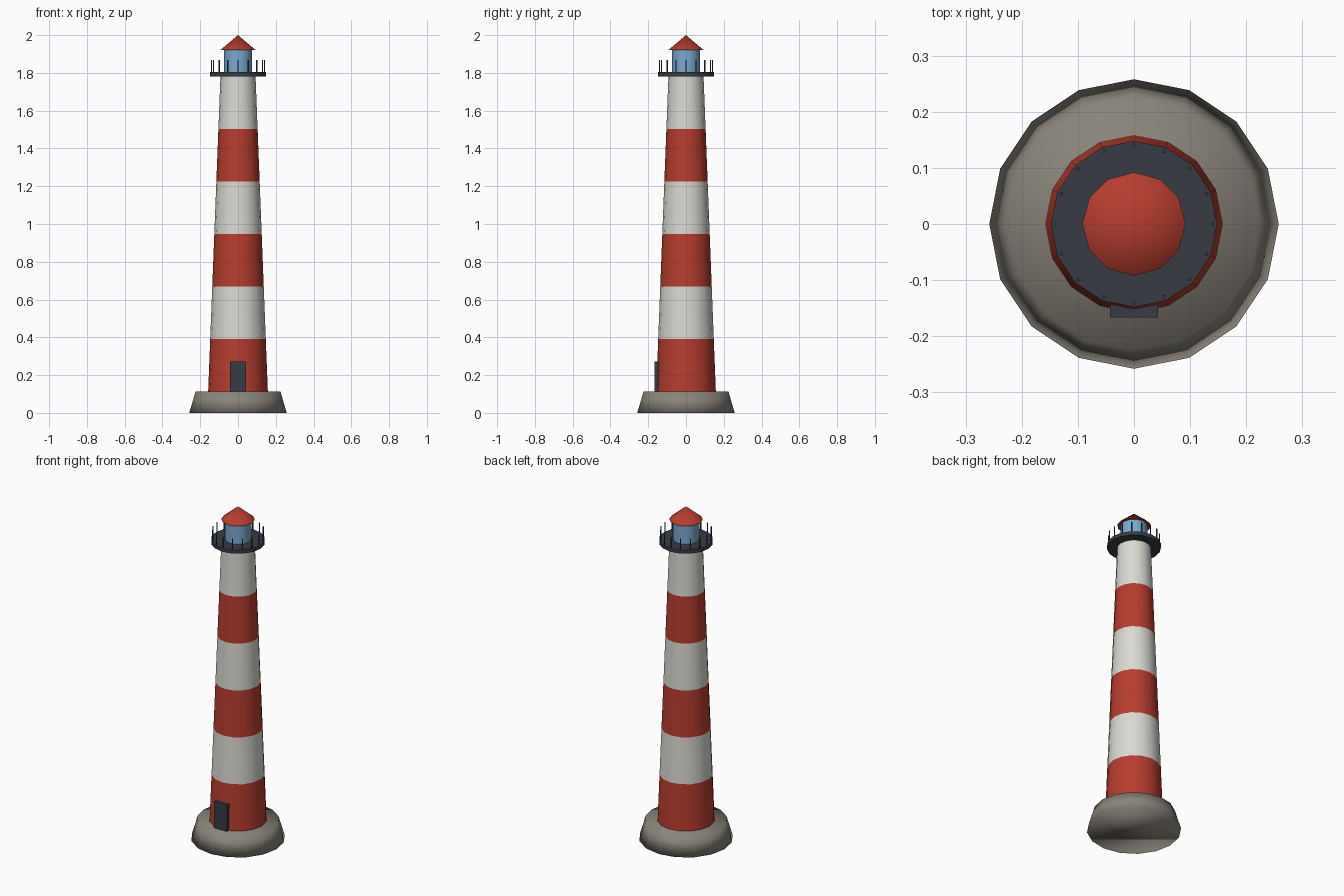
import bpy, bmesh
from math import sin, cos, tau, radians

if "Cube" in bpy.data.objects:
    bpy.data.objects.remove(bpy.data.objects["Cube"])


def material(name, rgb):
    m = bpy.data.materials.new(name)
    m.use_nodes = True
    m.diffuse_color = (*rgb, 1)
    bsdf = m.node_tree.nodes["Principled BSDF"]
    bsdf.inputs["Base Color"].default_value = (*rgb, 1)
    bsdf.inputs["Roughness"].default_value = 0.8
    return m


RED = material("red paint", (0.47, 0.046, 0.028))
WHITE = material("white paint", (0.70, 0.69, 0.64))
STONE = material("grey stone", (0.25, 0.23, 0.195))
IRON = material("dark iron", (0.038, 0.046, 0.057))
GLASS = material("blue glass", (0.19, 0.40, 0.62))


def finish(name, bm, mats, angle=None):
    """Turn a bmesh into an object, smooth fully or up to an angle."""
    bmesh.ops.recalc_face_normals(bm, faces=bm.faces)
    me = bpy.data.meshes.new(name)
    bm.to_mesh(me)
    bm.free()
    for m in mats:
        me.materials.append(m)
    ob = bpy.data.objects.new(name, me)
    bpy.context.collection.objects.link(ob)
    if angle is None:
        me.shade_smooth()
    else:
        bpy.ops.object.select_all(action="DESELECT")
        ob.select_set(True)
        bpy.context.view_layer.objects.active = ob
        bpy.ops.object.shade_smooth_by_angle(angle=radians(angle))
    return ob


def lathe(bm, profile, sides, centre=(0, 0)):
    """Stack rings of (radius, height); radius 0 closes to a point."""
    rings = []
    for r, z in profile:
        spots = [k * tau / sides for k in range(sides)] if r else [0]
        rings.append([bm.verts.new((centre[0] + r * cos(a),
                                    centre[1] + r * sin(a), z)) for a in spots])
    for low, high in zip(rings, rings[1:]):
        for k in range(sides):
            n = (k + 1) % sides
            if len(high) == 1:
                bm.faces.new((low[k], low[n], high[0]))
            else:
                bm.faces.new((low[k], low[n], high[n], high[k]))
    for ring in (rings[0], rings[-1]):
        if len(ring) > 1:
            bm.faces.new(ring)


def turned(name, profile, sides, mat, angle=None):
    bm = bmesh.new()
    lathe(bm, profile, sides)
    return finish(name, bm, [mat], angle)


# Stone footing, softly shaded all over
turned("stone_base", [(0.258, 0), (0.225, 0.112)], 16, STONE)

# Tapered tower with six alternating bands
BANDS, FOOT, HEAD = 6, 0.112, 1.78
step = (HEAD - FOOT) / BANDS
bm = bmesh.new()
lathe(bm, [(0.158 - 0.065 * i / BANDS, FOOT + step * i)
           for i in range(BANDS + 1)], 16)
for f in bm.faces:
    band = int((f.calc_center_median().z - FOOT) / step)
    f.material_index = min(band, BANDS - 1) % 2
finish("tower", bm, [RED, WHITE], 40)

# Gallery deck
turned("gallery_deck", [(0.148, 1.782), (0.148, 1.804)], 16, IRON, 40)

# Ring of rail posts
bm = bmesh.new()
POSTS = 16
for k in range(POSTS):
    a = k * tau / POSTS
    lathe(bm, [(0.0035, 1.80), (0.0035, 1.867)], 6,
          (0.14 * cos(a), 0.14 * sin(a)))
finish("rail_posts", bm, [IRON], 40)

# Glass lantern room and conical roof
turned("lantern_room", [(0.074, 1.80), (0.074, 1.925)], 12, GLASS, 40)
turned("roof", [(0.092, 1.922), (0, 2.0)], 12, RED, 60)

# Door at the front
bm = bmesh.new()
bmesh.ops.create_cube(bm, size=1)
bmesh.ops.scale(bm, vec=(0.085, 0.03, 0.16), verts=bm.verts)
bmesh.ops.translate(bm, vec=(0, -0.152, 0.191), verts=bm.verts)
finish("door", bm, [IRON], 30)
